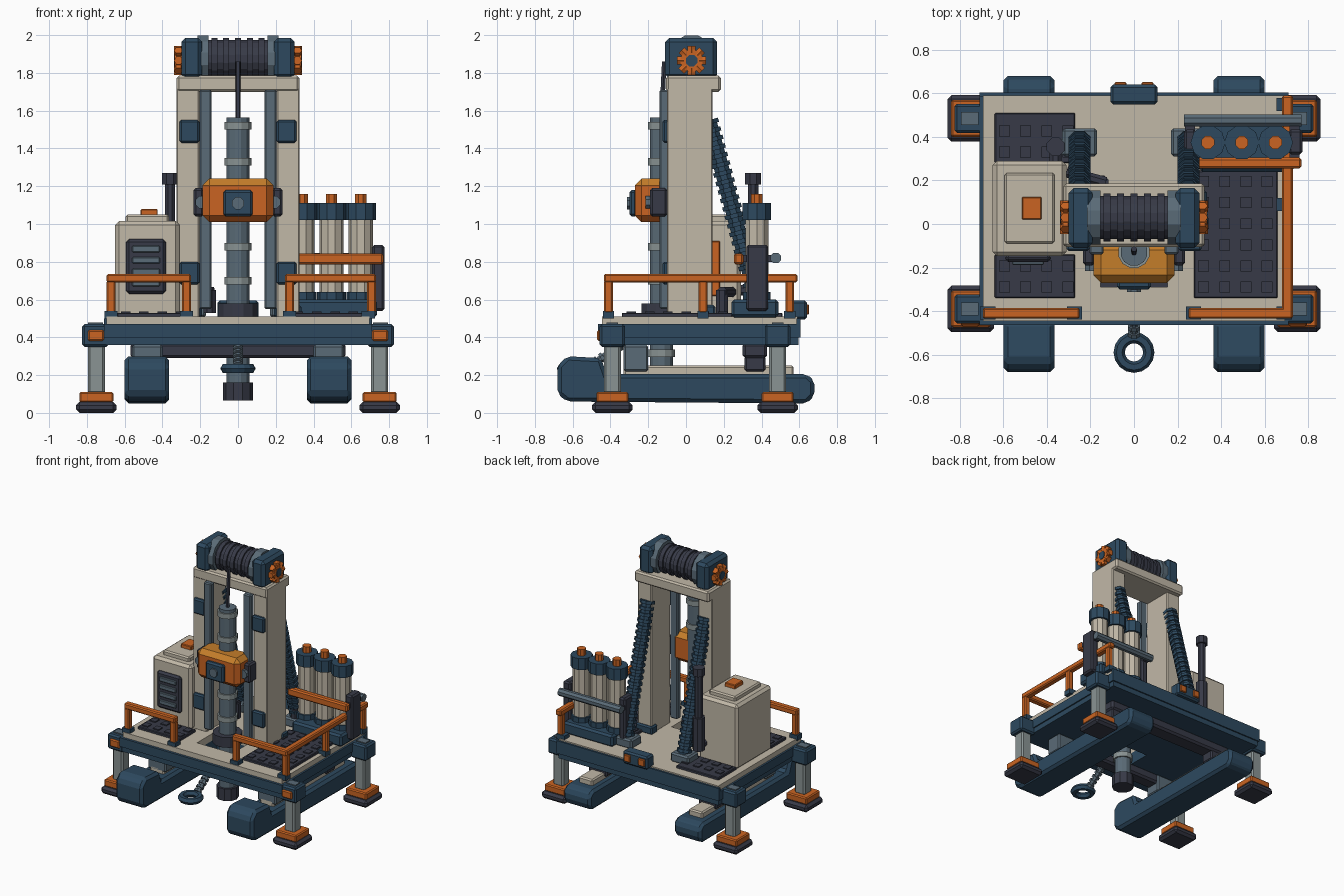
import bpy, bmesh, math
from mathutils import Vector, Matrix

cube = bpy.data.objects.get("Cube")
if cube:
    bpy.data.objects.remove(cube, do_unlink=True)


def material(name, rgb):
    lin = [((c / 255 + 0.055) / 1.055) ** 2.4 for c in rgb] + [1.0]
    m = bpy.data.materials.new(name)
    m.use_nodes = True
    m.diffuse_color = lin
    m.node_tree.nodes["Principled BSDF"].inputs["Base Color"].default_value = lin
    return m


NAVY = material("navy", (45, 73, 95))
CREAM = material("cream", (193, 184, 167))
ORANGE = material("orange", (202, 100, 34))
AMBER = material("amber", (196, 125, 42))
CHAR = material("charcoal", (55, 58, 71))
SLATE = material("slate", (90, 107, 119))
STEEL = material("steel", (138, 148, 148))


def finish(name, bm, mats):
    me = bpy.data.meshes.new(name)
    bmesh.ops.recalc_face_normals(bm, faces=bm.faces)
    bm.to_mesh(me)
    bm.free()
    for m in mats:
        me.materials.append(m)
    ob = bpy.data.objects.new(name, me)
    bpy.context.collection.objects.link(ob)
    return ob


def boxes(name, spans, mat, bevel=0.0, mirror=False):
    """One object from boxes given as (x0, x1, y0, y1, z0, z1)."""
    bm = bmesh.new()
    if mirror:
        spans = spans + [(-s[1], -s[0]) + tuple(s[2:]) for s in spans]
    for x0, x1, y0, y1, z0, z1 in spans:
        mtx = Matrix.Translation(((x0 + x1) / 2, (y0 + y1) / 2, (z0 + z1) / 2)) \
            @ Matrix.Diagonal((x1 - x0, y1 - y0, z1 - z0, 1))
        bmesh.ops.create_cube(bm, size=1, matrix=mtx)
    if bevel:
        bmesh.ops.bevel(bm, geom=bm.edges[:], offset=bevel, segments=1, affect='EDGES')
    return finish(name, bm, [mat])


def rods(name, segs, mat, sides=8, mirror=False):
    """One object from straight prisms given as (start, end, radius)."""
    bm = bmesh.new()
    if mirror:
        segs = segs + [((-p[0],) + tuple(p[1:]), (-q[0],) + tuple(q[1:]), r) for p, q, r in segs]
    for p, q, r in segs:
        p, q = Vector(p), Vector(q)
        d = q - p
        mtx = Matrix.Translation((p + q) / 2) @ d.to_track_quat('Z', 'Y').to_matrix().to_4x4() \
            @ Matrix.Rotation(math.pi / sides, 4, 'Z')
        bmesh.ops.create_cone(bm, cap_ends=True, segments=sides, radius1=r, radius2=r,
                              depth=d.length, matrix=mtx)
    return finish(name, bm, [mat])


def extrude_x(name, profile, x0, x1, mat, bevel=0.0, mirror=False):
    """Extrude a closed (y, z) profile from x0 to x1."""
    bm = bmesh.new()
    for s in ([1, -1] if mirror else [1]):
        f = bm.faces.new([bm.verts.new((s * x0, y, z)) for y, z in profile])
        ext = bmesh.ops.extrude_face_region(bm, geom=[f])
        bmesh.ops.translate(bm, vec=(s * (x1 - x0), 0, 0),
                            verts=[v for v in ext["geom"] if isinstance(v, bmesh.types.BMVert)])
    if bevel:
        bmesh.ops.recalc_face_normals(bm, faces=bm.faces)
        bmesh.ops.bevel(bm, geom=bm.edges[:], offset=bevel, segments=1, affect='EDGES')
    return finish(name, bm, [mat])


def around_slot(x, y0, y1, z0, z1):
    """Plate with the drilling slot left open."""
    a, b, w = -0.29, -0.04, 0.155
    return [(-x, x, y0, a, z0, z1), (-x, x, b, y1, z0, z1),
            (-x, -w, a, b, z0, z1), (w, x, a, b, z0, z1)]


# Tracks with raised front ends, running plates and supports
extrude_x("track", [(-0.63, 0.06), (0.64, 0.05), (0.68, 0.09), (0.68, 0.17), (0.64, 0.205),
                    (-0.42, 0.205), (-0.45, 0.29), (-0.63, 0.30), (-0.68, 0.25), (-0.68, 0.10)],
          0.365, 0.60, NAVY, 0.02, True)
boxes("track_top_plate", [(0.42, 0.54, -0.33, 0.57, 0.19, 0.25)], CREAM, 0.01, True)
boxes("cross_beam", [(-0.57, 0.57, 0.30, 0.43, 0.29, 0.37), (-0.55, 0.55, -0.32, -0.21, 0.29, 0.37)],
      CHAR, 0.015)
boxes("track_support", [(0.40, 0.56, -0.33, -0.20, 0.22, 0.36)], SLATE, 0.01, True)
boxes("rear_track_support", [(0.40, 0.56, 0.31, 0.42, 0.22, 0.30)], CHAR, 0.01, True)

# Deck and frame
boxes("frame", around_slot(0.70, -0.455, 0.595, 0.36, 0.455), NAVY)
boxes("frame_rim", [(-0.71, 0.71, -0.465, -0.445, 0.40, 0.47), (-0.71, 0.71, 0.585, 0.605, 0.40, 0.50),
                    (-0.71, -0.69, -0.465, 0.605, 0.40, 0.47), (0.69, 0.71, -0.465, 0.605, 0.40, 0.47)], NAVY)
boxes("deck", around_slot(0.695, -0.445, 0.59, 0.455, 0.51), CREAM)

# Outriggers
for side, y in (("front", -0.39), ("rear", 0.485)):
    def sq(cx, hx, hy, z0, z1):
        return [(cx - hx, cx + hx, y - hy, y + hy, z0, z1)]
    boxes(side + "_outrigger_block", sq(0.755, 0.07, 0.067, 0.35, 0.47), NAVY, 0.012, True)
    boxes(side + "_outrigger_cap", sq(0.755, 0.04, 0.03, 0.465, 0.478), SLATE, 0, True)
    boxes(side + "_outrigger_leg", sq(0.75, 0.045, 0.045, 0.10, 0.36), STEEL, 0.012, True)
    boxes(side + "_outrigger_base", sq(0.75, 0.09, 0.085, 0.055, 0.11), ORANGE, 0.008, True)
    boxes(side + "_outrigger_pad", sq(0.75, 0.107, 0.107, 0.0, 0.058), CHAR, 0.018, True)
boxes("outrigger_front_plate", [(0.71, 0.795, -0.47, -0.45, 0.38, 0.44)], ORANGE, 0.008, True)

# Tread plates with studs
plates = [(-0.64, -0.27, 0.28, 0.51), (-0.64, -0.27, -0.34, -0.14), (0.275, 0.66, -0.34, 0.245)]
boxes("tread_plate", [p + (0.50, 0.53) for p in plates], CHAR, 0.005)
studs = []
for x0, x1, y0, y1 in plates:
    for i in range(4):
        for j in range(int((y1 - y0) / 0.095)):
            cx, cy = x0 + 0.045 + i * 0.097, y0 + 0.05 + j * 0.097
            studs.append((cx - 0.025, cx + 0.025, cy - 0.025, cy + 0.025, 0.525, 0.538))
boxes("tread_stud", studs, CHAR)

# Guard rails
t = 0.023
rail = []
for x0, x1 in ((-0.695, -0.25), (0.25, 0.73)):
    rail.append((x0, x1, -0.435, -0.385, 0.69, 0.735))
    rail += [(x, x + 2 * t, -0.433, -0.387, 0.53, 0.70) for x in (x0, x1 - 2 * t)]
rail.append((0.68, 0.73, -0.43, 0.59, 0.69, 0.735))
rail += [(0.682, 0.728, y - t, y + t, 0.53, 0.70) for y in (0.09, 0.55)]
boxes("guard_rail", rail, ORANGE, 0.008)
feet = [(-0.672, -0.41), (-0.273, -0.41), (0.273, -0.41), (0.69, -0.41), (0.69, 0.09), (0.69, 0.55)]
boxes("rail_foot", [(x - .035, x + .035, y - .03, y + .03, 0.50, 0.54) for x, y in feet], NAVY)

# Mast
boxes("mast_column", [(0.205, 0.325, -0.10, 0.14, 0.505, 1.72)], CREAM, 0.006, True)
boxes("mast_cap", [(-0.325, 0.325, -0.105, 0.185, 1.70, 1.785)], CREAM, 0.012)
boxes("mast_foot", [(0.19, 0.335, 0.08, 0.155, 0.505, 0.57)], NAVY, 0.01, True)
boxes("guide_rail", [(0.14, 0.205, -0.14, -0.09, 0.55, 1.71)], SLATE, 0.008, True)
boxes("rail_clamp", [(0.205, 0.31, -0.125, -0.08, z, z + 0.12) for z in (1.43, 0.68)], NAVY, 0.01, True)

# Rear braces with ridged sleeves
a, b = Vector((0.25, 0.12, 1.55)), Vector((0.25, 0.385, 0.56))
ribs = [(a.lerp(b, i / 22), a.lerp(b, (i + 0.5) / 22), 0.055) for i in range(22)]
rods("brace", [(tuple(a), tuple(b), 0.043)] + [(tuple(p), tuple(q), r) for p, q, r in ribs], NAVY, 8, True)
boxes("brace_foot", [(0.17, 0.33, 0.31, 0.44, 0.505, 0.58)], SLATE, 0.012, True)

# Winch drum on the mast head
AY, AZ = 0.03, 1.875
boxes("winch_cheek", [(0.19, 0.30, -0.11, 0.165, 1.77, 1.985)], NAVY, 0.022, True)
rods("winch_flange", [((0.155, AY, AZ), (0.215, AY, AZ), 0.128)], SLATE, 12, True)
rods("winch_drum", [((-0.17, AY, AZ), (0.17, AY, AZ), 0.10)], CHAR, 16)
rods("cable_wrap", [((x - 0.016, AY, AZ), (x + 0.016, AY, AZ), 0.113)
                    for x in (-0.125, -0.0625, 0, 0.0625, 0.125)], CHAR, 16)
rods("winch_hub", [((0.29, AY, AZ - 0.01), (0.335, AY, AZ - 0.01), 0.06)], ORANGE, 12, True)
teeth = []
for i in range(8):
    c, s = math.cos(i * math.pi / 4), math.sin(i * math.pi / 4)
    teeth.append(((0.315, AY + 0.04 * c, AZ - 0.01 + 0.04 * s),
                  (0.315, AY + 0.077 * c, AZ - 0.01 + 0.077 * s), 0.024))
rods("hub_tooth", teeth, ORANGE, 6, True)
rods("hub_centre", [((0.33, AY, AZ - 0.01), (0.34, AY, AZ - 0.01), 0.033)], NAVY, 8, True)

# Drill string
DY = -0.13
rods("cable", [((0, -0.115, 1.86), (0, DY, 1.55), 0.014)], CHAR, 6)
rods("drill_pipe", [((0, DY, 0.12), (0, DY, 1.565), 0.063)], SLATE, 12)
rods("pipe_coupling", [((0, DY, z - 0.02), (0, DY, z + 0.02), 0.074) for z in (1.52, 1.33, 0.88, 0.70, 0.315)],
     STEEL, 12)
rods("pipe_collar", [((0, DY, 0.50), (0, DY, 0.58), 0.108)], CHAR, 12)
rods("drill_bit", [((0, DY, 0.065), (0, DY, 0.16), 0.08)], CHAR, 10)

# Rotary head: orange body with amber top faces
head = boxes("rotary_head", [(-0.187, 0.187, -0.27, -0.085, 1.01, 1.24)], ORANGE, 0.035)
head.data.materials.append(AMBER)
for f in head.data.polygons:
    f.material_index = int(f.normal.z > 0.5)
boxes("head_ear", [(0.18, 0.235, -0.19, -0.10, 1.04, 1.19)], CHAR, 0.012, True)
rods("head_bolt", [((0.192, -0.215, 1.115), (0.192, -0.18, 1.115), 0.035)], SLATE, 8, True)
boxes("head_plate", [(-0.078, 0.078, -0.30, -0.26, 1.04, 1.18)], NAVY, 0.012)
rods("head_knob", [((0, -0.29, 1.11), (0, -0.312, 1.11), 0.035)], SLATE, 8)

# Power unit with grille, hatch and exhaust
boxes("power_unit", [(-0.65, -0.31, -0.148, 0.29, 0.505, 1.015)], CREAM, 0.02)
boxes("power_unit_lid", [(-0.595, -0.365, -0.09, 0.235, 1.00, 1.05)], CREAM, 0.01)
boxes("lid_button", [(-0.515, -0.425, 0.02, 0.125, 1.04, 1.08)], ORANGE, 0.005)
boxes("grille", [(-0.592, -0.382, -0.175, -0.14, 0.63, 0.92)], CHAR, 0.015)
boxes("grille_louvre", [(-0.56, -0.414, -0.188, -0.165, z, z + 0.035) for z in (0.67, 0.73, 0.79, 0.85)],
      SLATE, 0.005)
boxes("side_panel", [(-0.32, -0.295, 0.06, 0.18, 0.62, 0.91)], ORANGE, 0.005)
rods("exhaust", [((-0.36, 0.355, 0.62), (-0.36, 0.355, 1.25), 0.03),
                 ((-0.36, 0.355, 1.21), (-0.36, 0.355, 1.27), 0.045),
                 ((-0.36, 0.355, 0.62), (-0.36, 0.355, 0.88), 0.045),
                 ((-0.36, 0.26, 0.65), (-0.36, 0.36, 0.65), 0.03)], CHAR)
rods("hose", [((-0.31, 0.24, 0.64), (-0.13, 0.19, 0.64), 0.028),
              ((-0.15, 0.19, 0.53), (-0.15, 0.19, 0.65), 0.035)], CHAR)

# Rod rack
xs, RY = (0.34, 0.495, 0.65), 0.375
boxes("rack_base", [(0.30, 0.735, 0.24, 0.49, 0.505, 0.60)], NAVY, 0.015)
rods("stored_rod", [((x, RY, 0.58), (x, RY, 1.04), 0.064) for x in xs], CREAM, 10)
rods("rod_seat", [((x, RY, 0.59), (x, RY, 0.64), 0.076) for x in xs], NAVY, 10)
rods("rod_cap", [((x, RY, 1.02), (x, RY, 1.11), 0.08) for x in xs], NAVY, 10)
rods("rod_tip", [((x, RY, 1.10), (x, RY, 1.16), 0.032) for x in xs], ORANGE)
boxes("rack_post", [(0.71, 0.775, 0.32, 0.435, 0.54, 0.89), (0.23, 0.285, 0.32, 0.435, 0.54, 0.89)], CHAR, 0.012)
boxes("rack_front_bar", [(0.25, 0.77, 0.255, 0.305, 0.785, 0.845)], ORANGE, 0.01)
rods("rack_rear_bar", [((0.23, 0.475, 0.82), (0.77, 0.475, 0.82), 0.03)], SLATE)
boxes("rack_bracket", [(0.235, 0.28, 0.27, 0.48, 0.80, 0.835), (0.715, 0.76, 0.27, 0.48, 0.80, 0.835)], CHAR)

# Rear lamp block
boxes("lamp_block", [(-0.108, 0.108, 0.55, 0.64, 0.495, 0.595)], NAVY, 0.012)
boxes("lamp", [(0.035, 0.09, 0.63, 0.652, 0.52, 0.575)], ORANGE, 0.005, True)

# Tow ring on a ridged shaft
bpy.ops.mesh.primitive_torus_add(major_segments=16, minor_segments=6, major_radius=0.068,
                                 minor_radius=0.026, location=(0, -0.59, 0.235))
ring = bpy.context.object
ring.name = "tow_ring"
ring.data.materials.append(NAVY)
p, q = Vector((0, -0.51, 0.245)), Vector((0, -0.33, 0.37))
shaft = [(p, q, 0.02)] + [(p.lerp(q, i / 6), p.lerp(q, (i + 0.5) / 6), 0.03) for i in range(6)]
rods("tow_shaft", [(tuple(u), tuple(v), r) for u, v, r in shaft], SLATE)
